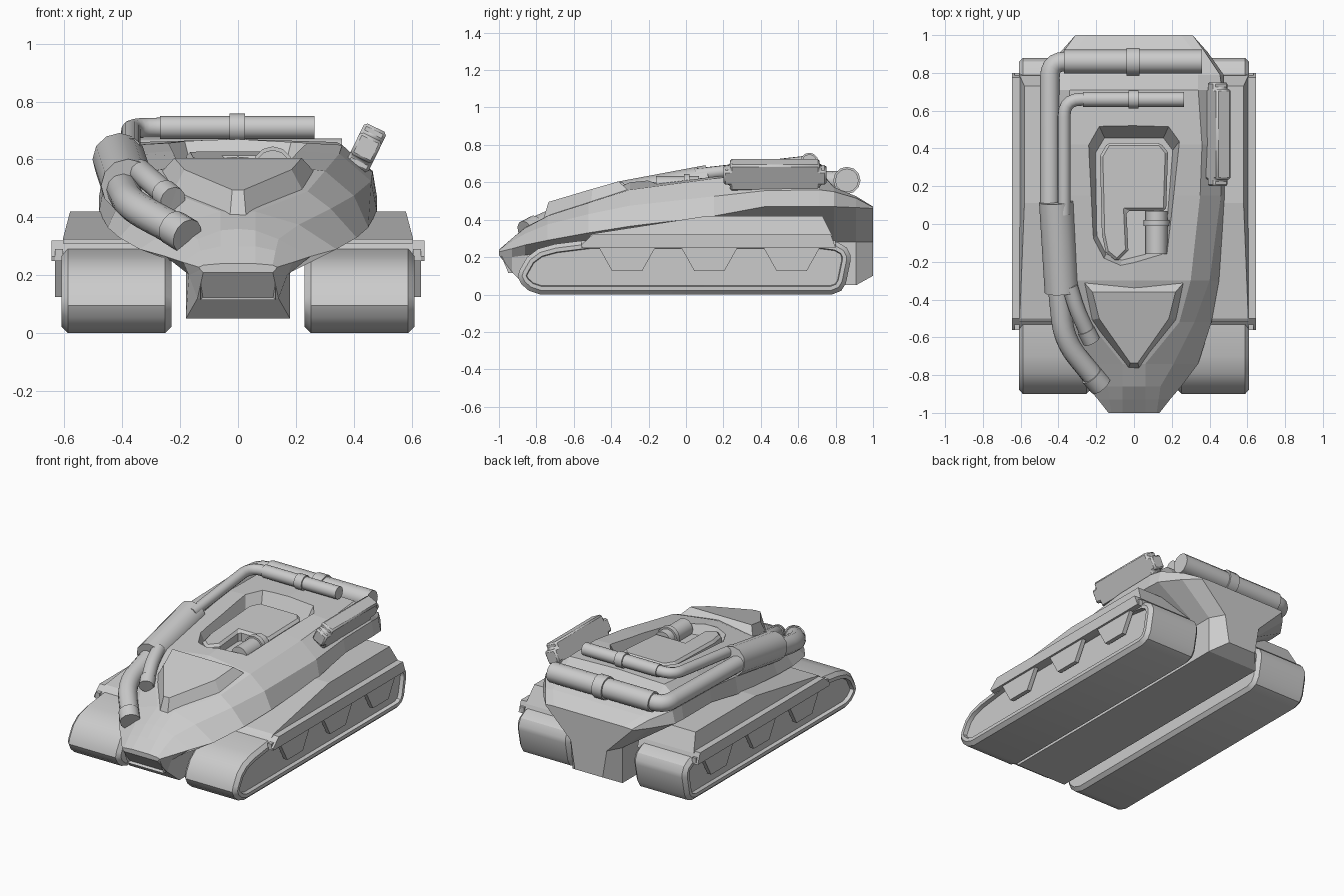
import bpy, bmesh, math
from mathutils import Vector

if "Cube" in bpy.data.objects:
    bpy.data.objects.remove(bpy.data.objects["Cube"])

grey = bpy.data.materials.new("light_grey")
grey.diffuse_color = (0.6, 0.6, 0.6, 1)
grey.use_nodes = True
grey.node_tree.nodes["Principled BSDF"].inputs["Base Color"].default_value = grey.diffuse_color


def finish(ob, smooth=None):
    ob.data.materials.clear()
    ob.data.materials.append(grey)
    if smooth:
        bpy.ops.object.select_all(action='DESELECT')
        ob.select_set(True)
        bpy.context.view_layer.objects.active = ob
        bpy.ops.object.shade_smooth_by_angle(angle=math.radians(smooth))
    return ob


def from_bmesh(name, bm, smooth=None):
    bmesh.ops.recalc_face_normals(bm, faces=bm.faces[:])
    me = bpy.data.meshes.new(name)
    bm.to_mesh(me)
    bm.free()
    ob = bpy.data.objects.new(name, me)
    bpy.context.collection.objects.link(ob)
    return finish(ob, smooth)


def loft(rings):
    """Bridge closed rings of equal length and cap both ends."""
    bm = bmesh.new()
    rows = [[bm.verts.new(p) for p in ring] for ring in rings]
    n = len(rows[0])
    for a, b in zip(rows, rows[1:]):
        for i in range(n):
            j = (i + 1) % n
            bm.faces.new((a[i], a[j], b[j], b[i]))
    bm.faces.new(rows[0])
    bm.faces.new(rows[-1])
    bmesh.ops.recalc_face_normals(bm, faces=bm.faces[:])
    return bm


def prism(pts, x0, x1):
    """Side profile of (y, z) points, extruded along x."""
    return loft([[(x, y, z) for y, z in pts] for x in (x0, x1)])


def inset(bm, direction, width, depth):
    d = Vector(direction)
    bm.normal_update()
    face = max(bm.faces, key=lambda f: f.normal.dot(d) * f.calc_area() ** 0.1)
    bmesh.ops.inset_region(bm, faces=[face], thickness=width)
    bmesh.ops.translate(bm, verts=face.verts[:], vec=d * depth)


def tube(name, pts, r, bend=0.0):
    """Round pipe through pts, inner corners rounded with quadratic arcs."""
    p = [Vector(q) for q in pts]
    path = [p[0]]
    for a, b, c in zip(p, p[1:], p[2:]):
        s = b + (a - b).normalized() * bend
        e = b + (c - b).normalized() * bend
        for k in range(6):
            t = k / 5
            path.append(s * (1 - t) ** 2 + b * 2 * t * (1 - t) + e * t * t)
    path.append(p[-1])
    cu = bpy.data.curves.new(name, 'CURVE')
    cu.dimensions = '3D'
    cu.bevel_depth, cu.bevel_resolution, cu.use_fill_caps = r, 4, True
    sp = cu.splines.new('POLY')
    sp.points.add(len(path) - 1)
    for q, v in zip(sp.points, path):
        q.co = (*v, 1)
    ob = bpy.data.objects.new(name, cu)
    bpy.context.collection.objects.link(ob)
    bpy.ops.object.select_all(action='DESELECT')
    ob.select_set(True)
    bpy.context.view_layer.objects.active = ob
    bpy.ops.object.convert(target='MESH')
    return finish(bpy.context.object, 40)


def bevel(ob, width, segments=1):
    m = ob.modifiers.new("bevel", 'BEVEL')
    m.width, m.segments, m.limit_method = width, segments, 'ANGLE'
    m.angle_limit = math.radians(50)


# Hull: half sections from keel to deck centre, mirrored across x
stations = [
    (-1.0, (.12, .21), (.13, .22), (.135, .228), (.12, .235), (.06, .24), .24),
    (-.93, (.14, .12), (.17, .20), (.19, .245), (.13, .285), (.06, .30), .30),
    (-.86, (.18, .05), (.18, .21), (.25, .265), (.14, .325), (.06, .355), .36),
    (-.74, (.18, .05), (.18, .23), (.34, .29), (.21, .375), (.06, .42), .42),
    (-.52, (.18, .05), (.18, .24), (.41, .33), (.32, .43), (.24, .49), .51),
    (-.30, (.18, .05), (.18, .26), (.45, .365), (.40, .475), (.30, .56), .60),
    (.15, (.18, .05), (.18, .28), (.48, .42), (.46, .525), (.35, .62), .645),
    (.42, (.18, .05), (.18, .28), (.48, .47), (.465, .555), (.36, .65), .67),
    (.71, (.18, .05), (.18, .28), (.48, .47), (.465, .56), (.34, .66), .67),
    (.79, (.18, .05), (.18, .28), (.475, .47), (.455, .55), (.34, .575), .575),
    (.91, (.18, .05), (.18, .28), (.39, .465), (.375, .515), (.32, .525), .525),
    (1.0, (.10, .10), (.13, .28), (.31, .46), (.31, .467), (.25, .47), .47),
]
rings = []
for y, *half, top in stations:
    right = [(x, y, z) for x, z in half]
    left = [(-x, y, z) for x, z in reversed(half)]
    rings.append([(0, y, half[0][1])] + right + [(0, y, top)] + left)
hull = from_bmesh("hull", loft(rings))

# Cockpit opening cut into the deck with tapered walls
rim = [(-.19, .53), (.19, .53), (.25, .45), (.20, -.19), (-.08, -.26),
       (-.18, -.22), (-.24, -.10), (-.25, .43)]
pit = from_bmesh("cockpit_cutter", loft(
    [[(x * s, .12 + (y - .12) * s, z) for x, y in rim]
     for s, z in ((.82, .545), (1.04, .72))]))
pit.hide_render = True
pit.hide_set(True)
cut = hull.modifiers.new("cockpit", 'BOOLEAN')
cut.object, cut.operation, cut.solver = pit, 'DIFFERENCE', 'EXACT'

# L-shaped inner hatch with a notch holding a short barrel
plan = [(-.14, .43), (.14, .43), (.18, .38), (.17, .07), (-.04, .07),
        (-.03, -.14), (-.09, -.20), (-.15, -.15), (-.17, -.05), (-.18, .36)]
hatch = from_bmesh("cockpit_hatch", loft(
    [[(x, y, .53) for x, y in plan],
     [(x, y, .60 + .045 * (y + .2)) for x, y in plan]]))
bevel(hatch, .015)
tube("barrel", [(.12, .07, .575), (.12, -.16, .575)], .058)
tube("barrel_collar", [(.12, .02, .575), (.12, -.01, .575)], .07)

# Raised hood with sloped sides ahead of the cockpit
low = [(.03, -.77, .38), (.235, -.51, .47), (.28, -.29, .54)]
high = [(.02, -.735, .495), (.185, -.50, .565), (.22, -.36, .605)]
both = lambda h: h + [(-x, y, z) for x, y, z in reversed(h)]
from_bmesh("hood", loft([both(low), both(high)]))

# Recessed nose lamp
bm = prism([(-.995, .225), (-.95, .115), (-.86, .115), (-.86, .225)], -.13, .13)
inset(bm, (0, -1, 0), .018, -.03)
from_bmesh("nose_lamp", bm)

# Running gear, fenders and skirts on each side
track_side = [(-.70, .27), (-.79, .245), (-.85, .20), (-.89, .13), (-.90, .095),
              (-.88, .055), (-.84, .02), (-.78, 0), (.78, 0), (.83, .02),
              (.855, .06), (.88, .18), (.88, .21), (.86, .25), (.81, .28),
              (.70, .295), (-.50, .295)]
skirt = [(-.56, .29), (-.56, .25), (-.475, .25)]
for c in (-.315, .125, .565):
    skirt += [(c - .15, .25), (c - .08, .125), (c + .08, .125), (c + .15, .25)]
skirt += [(.80, .25), (.80, .29)]
for side, s in (("right", 1), ("left", -1)):
    bm = prism(track_side, s * .23, s * .61)
    rims = [e for e in bm.edges if abs(e.verts[0].co.x - e.verts[1].co.x) < 1e-5]
    bmesh.ops.bevel(bm, geom=rims, offset=.022, segments=1, affect='EDGES')
    inset(bm, (s, 0, 0), .022, 0)
    bm.normal_update()
    inset(bm, (s, 0, 0), .004, -.025)
    from_bmesh(side + "_track", bm, 30)
    from_bmesh(side + "_fender", prism(
        [(-.56, .265), (-.50, .32), (.775, .32), (.80, .25), (-.555, .25)],
        s * .21, s * .645))
    from_bmesh(side + "_skirt", prism(skirt, s * .605, s * .632))
    # Sponson ramps up toward the rear and leans inward
    prof = [(-.52, .31, .605), (-.50, .325, .605), (.11, .42, .58),
            (.73, .42, .58), (.785, .31, .605)]
    from_bmesh(side + "_sponson", loft(
        [[(s * .17, y, z) for y, z, x in prof],
         [(s * x, y, z) for y, z, x in prof]]))

# Twin exhaust pipes wrapping from the rear around the left side
tube("large_rear_muffler", [(-.37, .86, .61), (.36, .86, .61)], .063)
tube("large_exhaust_pipe", [(-.36, .86, .61), (-.445, .86, .61),
                            (-.445, .05, .59)], .052, .08)
tube("small_rear_muffler", [(-.27, .66, .71), (.265, .66, .71)], .04)
tube("small_exhaust_pipe", [(-.26, .66, .71), (-.37, .66, .71),
                            (-.37, .05, .64)], .034, .09)
tube("large_clamp", [(-.04, .86, .61), (.03, .86, .61)], .073)
tube("small_clamp", [(-.03, .66, .71), (.025, .66, .71)], .048)
sleeve = tube("exhaust_sleeve", [(-.41, .12, .60), (-.38, -.36, .51)], .093)
tube("outer_front_pipe", [(-.40, -.33, .50), (-.37, -.62, .44),
                          (-.18, -.85, .34)], .057, .12)
tube("inner_front_pipe", [(-.34, -.33, .56), (-.30, -.46, .525),
                          (-.225, -.62, .46)], .042, .06)
tube("outer_pipe_tip", [(-.225, -.80, .365), (-.175, -.857, .335)], .062)
tube("inner_pipe_tip", [(-.255, -.56, .485), (-.225, -.62, .46)], .047)

# Tilted stowage pod on the right shoulder
bm = bmesh.new()
bmesh.ops.create_cube(bm, size=1)
bmesh.ops.scale(bm, vec=(.085, .55, .155), verts=bm.verts[:])
ends = [e for e in bm.edges if abs(e.verts[0].co.x - e.verts[1].co.x) > .05]
bmesh.ops.bevel(bm, geom=ends, offset=.035, segments=4, affect='EDGES')
pod = from_bmesh("stowage_pod", bm, 30)
pod.location = (.443, .475, .64)
pod.rotation_euler = (0, math.radians(26), 0)
bevel(pod, .01)
